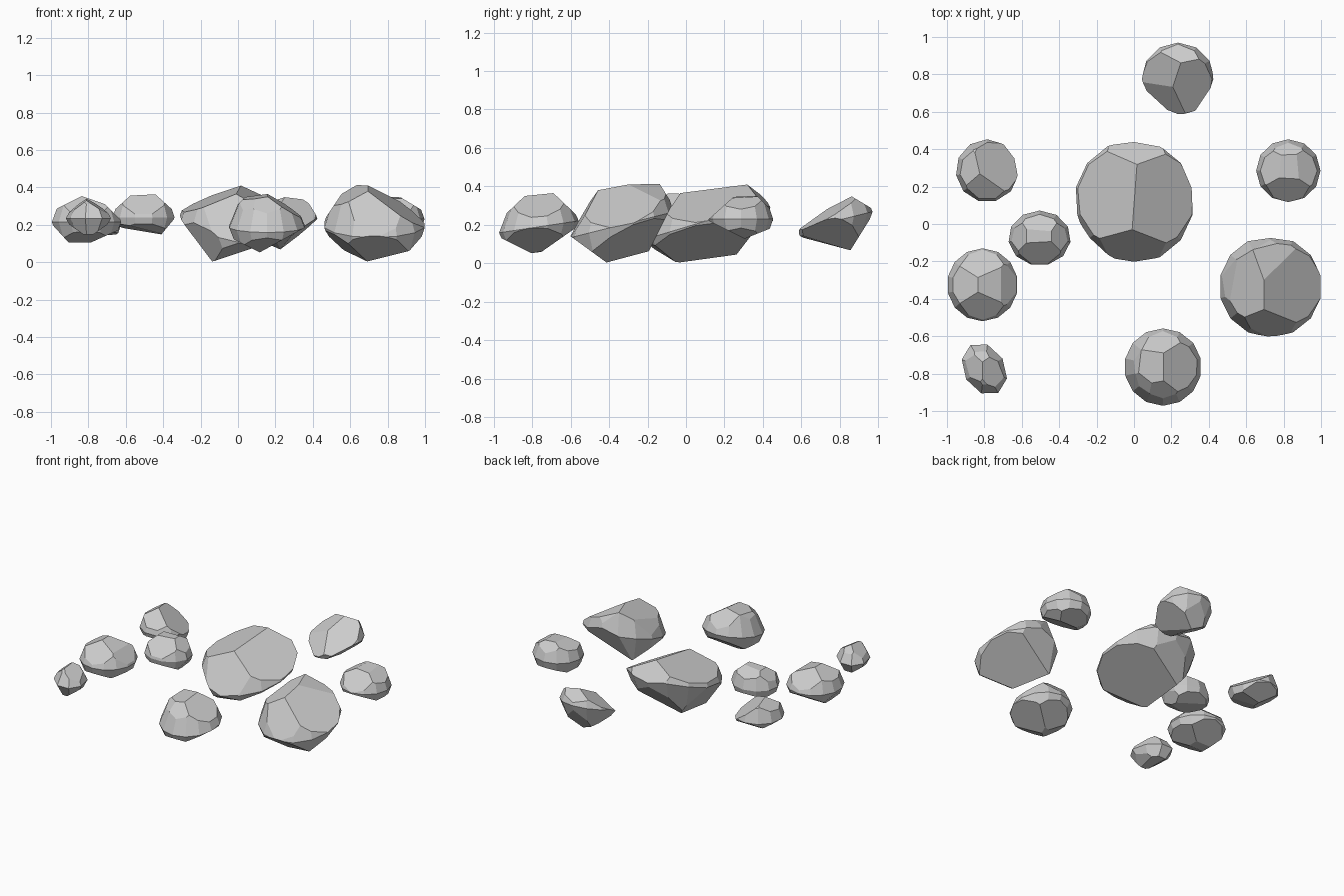
import bpy, bmesh
from math import radians
from mathutils import Vector, Matrix

if "Cube" in bpy.data.objects:
    bpy.data.objects.remove(bpy.data.objects["Cube"])


def rock(name, centre, radii, belt, tops, bottoms, sides=14, turn=0,
         reach=.3, tilt=0, taper=.4):
    """Faceted stone: a many-sided blank, widest at the belt height,
    chiselled by planes. Each cut is (height at centre, x slope, y slope)."""
    bm = bmesh.new()
    shear = Matrix(((1, 0, 0, 0), (0, 1, 0, 0), (0, tilt, 1, 0), (0, 0, 0, 1)))
    for dz, s in ((-reach, taper), (0, 1), (reach, taper)):
        m = (Matrix.Translation((centre[0], centre[1], belt + dz)) @ shear
             @ Matrix.Rotation(radians(turn), 4, 'Z')
             @ Matrix.Diagonal((radii[0] * s, radii[1] * s, 1, 1)))
        bmesh.ops.create_circle(bm, segments=sides, radius=1, matrix=m)
    bmesh.ops.convex_hull(bm, input=bm.verts)
    for cuts, sign in ((tops, 1), (bottoms, -1)):
        for h, sx, sy in cuts:
            bmesh.ops.bisect_plane(
                bm, geom=bm.verts[:] + bm.edges[:] + bm.faces[:], dist=1e-5,
                plane_co=Vector((centre[0], centre[1], h)),
                plane_no=Vector((-sx, -sy, 1)).normalized() * sign,
                clear_outer=True)
            rim = [e for e in bm.edges if e.is_boundary]
            if rim:
                bmesh.ops.holes_fill(bm, edges=rim, sides=0)
    bmesh.ops.dissolve_limit(bm, angle_limit=radians(1),
                             verts=bm.verts, edges=bm.edges)
    bmesh.ops.recalc_face_normals(bm, faces=bm.faces)
    mesh = bpy.data.meshes.new(name)
    bm.to_mesh(mesh)
    bm.free()
    obj = bpy.data.objects.new(name, mesh)
    bpy.context.collection.objects.link(obj)


# two large boulders
rock("centre_boulder", (0, .12), (.32, .33), .225,
     [(.384, .38, .1), (.385, -.52, .167), (.61, -.1, -1.0), (.59, 0, 1.5)],
     [(.083, .4, .15), (-.16, -1.3, .1), (-.08, .1, -.57), (-.14, 0, 1.3),
      (-.40, -1.6, -1.2)], tilt=.3, reach=.5)
rock("right_boulder", (.73, -.335), (.275, .272), .2,
     [(.379, -.68, .19), (.42, .47, .19), (.63, 1.5, 0), (.401, -.375, -.12),
      (.578, -.1, 1.65), (.73, 0, -1.6)],
     [(-.053, 0, -.73), (-.037, -.75, -.15), (.060, .42, .5), (-.22, 0, 2)],
     tilt=.25, reach=.5)

# medium rocks
rock("front_rock", (.155, -.765), (.207, .207), .19,
     [(.357, .15, .1), (.36, -.65, .1), (.42, 0, .95), (.437, 0, -.95),
      (.465, 1, 0), (.45, .7, .8)],
     [(.063, .1, .15), (.033, -.5, 0), (.074, .55, 0), (.033, 0, -.5),
      (.05, 0, .7)], tilt=.15)
rock("back_rock", (.235, .775), (.195, .195), .22,
     [(.30, -.25, .6), (.31, .5, .35), (.40, 0, -.6), (.34, .6, 1)],
     [(.091, .1, -.28), (.084, .8, -.1), (.08, -.5, -.2), (-.06, 0, 1.6)],
     sides=12, tilt=.25)
rock("left_front_rock", (-.81, -.325), (.19, .195), .215,
     [(.345, -.35, 0), (.366, .5, 0), (.41, -1, 0), (.385, 0, .8),
      (.385, 0, -.8)],
     [(.105, 0, 0), (0, -1.1, 0), (.095, .45, 0), (.08, 0, -.5),
      (.09, 0, .6)])

# small stones
rock("right_back_stone", (.825, .285), (.172, .168), .23,
     [(.345, -.05, .05), (.38, 0, .9), (.374, -.6, 0), (.37, .5, 0),
      (.435, 0, -1)],
     [(.137, 0, -.5), (.12, 0, .4), (.09, .6, 0), (.09, -.5, 0)], sides=12)
rock("left_back_stone", (-.785, .285), (.168, .168), .22,
     [(.316, -.7, -.3), (.372, .6, 0), (.36, 0, .7), (.39, 0, -.6)],
     [(.14, .1, -.1), (.12, -.6, 0), (.12, 0, .6), (.13, 0, -.4)],
     sides=11)
rock("left_inner_stone", (-.505, -.075), (.167, .147), .24,
     [(.36, .05, 0), (.42, .9, 0), (.42, -.9, 0), (.38, 0, .9),
      (.385, 0, -.6)],
     [(.17, -.2, -.1), (.035, 1.2, 0), (.14, 0, -.5), (.14, 0, .5)],
     sides=11)
rock("corner_stone", (-.80, -.775), (.148, .112), .235,
     [(.345, .8, .1), (.33, -.6, .1), (.37, .1, .7), (.37, 0, -.8)],
     [(.155, 0, .1), (.13, -.7, 0), (.13, .7, 0)], sides=8, turn=-60,
     reach=.15, taper=.3)
